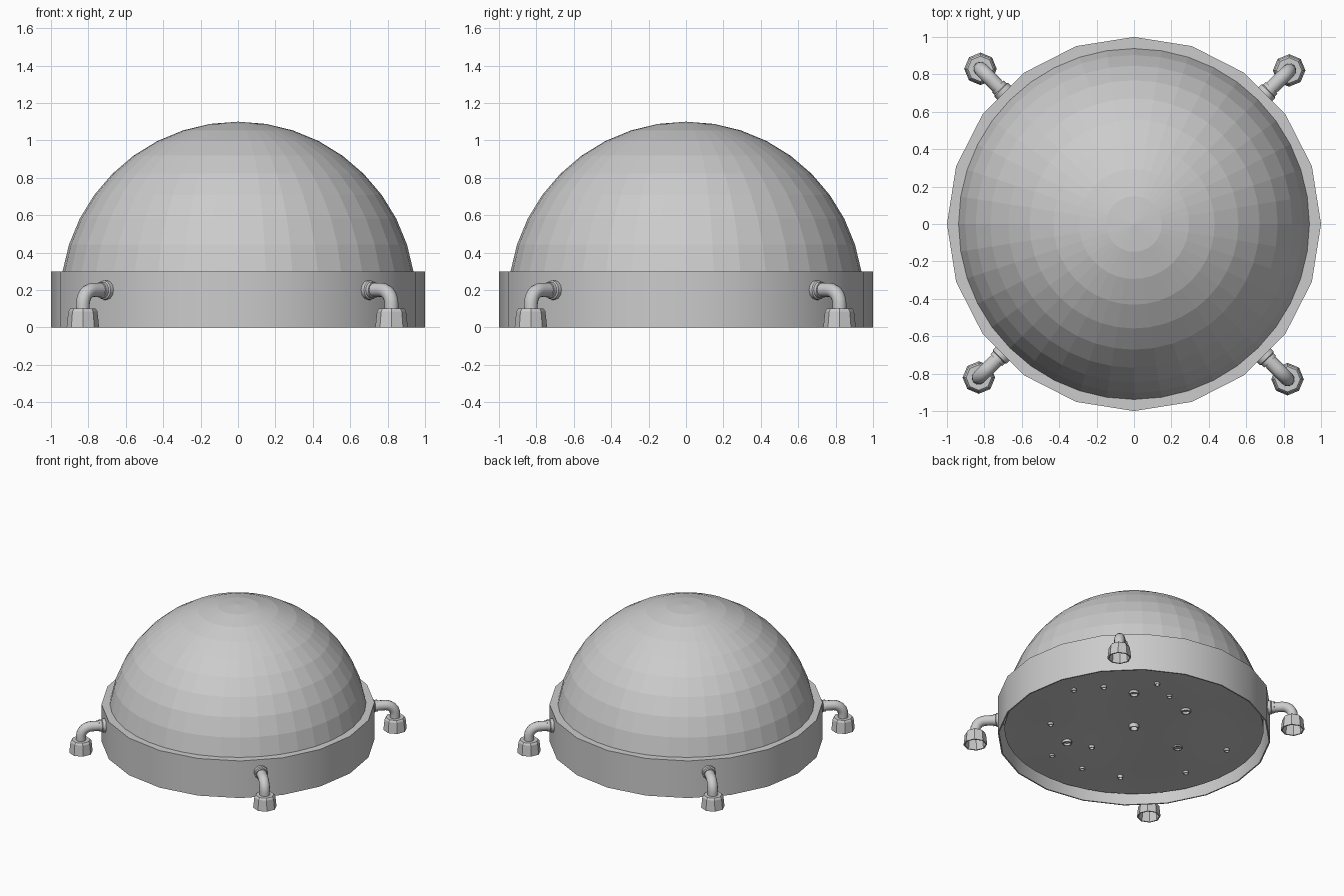
import bpy, bmesh, math
from mathutils import Matrix, Vector

cube = bpy.data.objects.get("Cube")
if cube:
    bpy.data.objects.remove(cube, do_unlink=True)

grey = bpy.data.materials.new("light_grey")
grey.use_nodes = True
colour = (0.6, 0.6, 0.6, 1)
grey.diffuse_color = colour
grey.node_tree.nodes["Principled BSDF"].inputs["Base Color"].default_value = colour

FLOOR_Z = 0.07


def finish(name, bm, matrix=None, smooth=None):
    """Turn a bmesh into a named, coloured object."""
    bmesh.ops.remove_doubles(bm, verts=bm.verts, dist=0.0001)
    bmesh.ops.recalc_face_normals(bm, faces=bm.faces)
    mesh = bpy.data.meshes.new(name)
    bm.to_mesh(mesh)
    bm.free()
    mesh.materials.append(grey)
    obj = bpy.data.objects.new(name, mesh)
    bpy.context.collection.objects.link(obj)
    if matrix:
        obj.matrix_world = matrix
    if smooth:
        bpy.ops.object.select_all(action="DESELECT")
        obj.select_set(True)
        bpy.context.view_layer.objects.active = obj
        bpy.ops.object.shade_smooth_by_angle(angle=math.radians(smooth))
    return obj


def lathe(profile, sides):
    """Spin (radius, z) points around the z axis."""
    bm = bmesh.new()
    verts = [bm.verts.new((r, 0, z)) for r, z in profile]
    edges = [bm.edges.new(pair) for pair in zip(verts, verts[1:])]
    bmesh.ops.spin(bm, geom=verts + edges, cent=(0, 0, 0), axis=(0, 0, 1),
                   angle=math.tau, steps=sides, use_merge=True)
    return bm


# Dome: sphere cap running down inside the base ring
R, CENTRE = 0.95, 0.15
angles = [math.radians(9 * i) for i in range(11)] + [math.radians(94.8)]
dome_profile = [(R * math.sin(a), CENTRE + R * math.cos(a)) for a in angles]
finish("dome", lathe(dome_profile, 40))

# Base ring: thin twenty-sided wall with an inward lip on top
ring_profile = [(1, 0), (1, 0.3), (0.92, 0.3), (0.92, 0.29),
                (0.99, 0.29), (0.99, 0), (1, 0)]
finish("base_ring", lathe(ring_profile, 20), smooth=30)

# Floor: gently rolling ground closing the underside
floor = lathe([(R * i / 12, FLOOR_Z) for i in range(13)], 40)
for v in floor.verts:
    fade = 1 - (v.co.length / R) ** 4
    v.co.z += 0.012 * fade * math.sin(5 * v.co.x + 1) * math.cos(4 * v.co.y)
finish("floor", floor, smooth=40)

# Small tube ends under the floor
d = Vector((math.cos(math.radians(50)), math.sin(math.radians(50)), 0))
side = Vector((-d.y, d.x, 0))
wide = [(0, 0.54), (0.38, 0.28), (0, 0.04), (-0.49, -0.18), (0.32, -0.25)]
narrow = [(-0.44, 0.59), (-0.22, 0.63), (0.17, 0.68), (0.26, 0.5),
          (-0.61, 0.09), (-0.31, -0.25), (-0.6, -0.37), (-0.38, -0.56),
          (-0.1, -0.69), (0.68, -0.29), (0.38, -0.62)]
for radius, spots in ((0.036, wide), (0.02, narrow)):
    for u, v in spots:
        tube = lathe([(radius, 0.02), (radius, -0.02), (radius * 0.75, -0.02),
                      (radius * 0.75, 0.02), (radius, 0.02)], 10)
        place = side * u + d * v + Vector((0, 0, FLOOR_Z))
        finish("floor_tube", tube, Matrix.Translation(place), 40)


def elbow(reach, height, bend, radius, sides):
    """Sweep a round section along a pipe that turns from outward to down."""
    stations = [(0.95, height, 0)]
    for i in range(7):
        a = math.pi / 2 * i / 6
        stations.append((reach - bend + bend * math.sin(a),
                         height - bend + bend * math.cos(a), a))
    stations.append((reach, 0.09, math.pi / 2))
    bm = bmesh.new()
    rings = []
    for x, z, a in stations:
        ring = []
        for k in range(sides):
            t = math.tau * k / sides
            up = radius * math.cos(t)
            ring.append(bm.verts.new((x + up * math.sin(a), radius * math.sin(t),
                                      z + up * math.cos(a))))
        rings.append(ring)
    for a, b in zip(rings, rings[1:]):
        for k in range(sides):
            n = (k + 1) % sides
            bm.faces.new((a[k], a[n], b[n], b[k]))
    return bm


# Four outlet pipes, each with a wall flange and an open cup foot
REACH = 1.167
flange_profile = [(0, 0), (0.052, 0), (0.052, 0.03), (0.044, 0.035),
                  (0.044, 0.055), (0, 0.055)]
cup_profile = [(0, 0.1), (0.068, 0.1), (0.078, 0.085), (0.087, 0),
               (0.077, 0), (0.068, 0.08), (0, 0.08)]
for i in range(4):
    turn = Matrix.Rotation(math.radians(44.7 + 90 * i), 4, "Z")
    finish("outlet_pipe", elbow(REACH, 0.2, 0.075, 0.038, 12), turn, 40)
    finish("pipe_flange", lathe(flange_profile, 12),
           turn @ Matrix.Translation((0.98, 0, 0.2)) @ Matrix.Rotation(math.pi / 2, 4, "Y"), 35)
    finish("pipe_cup", lathe(cup_profile, 8), turn @ Matrix.Translation((REACH, 0, 0)))
